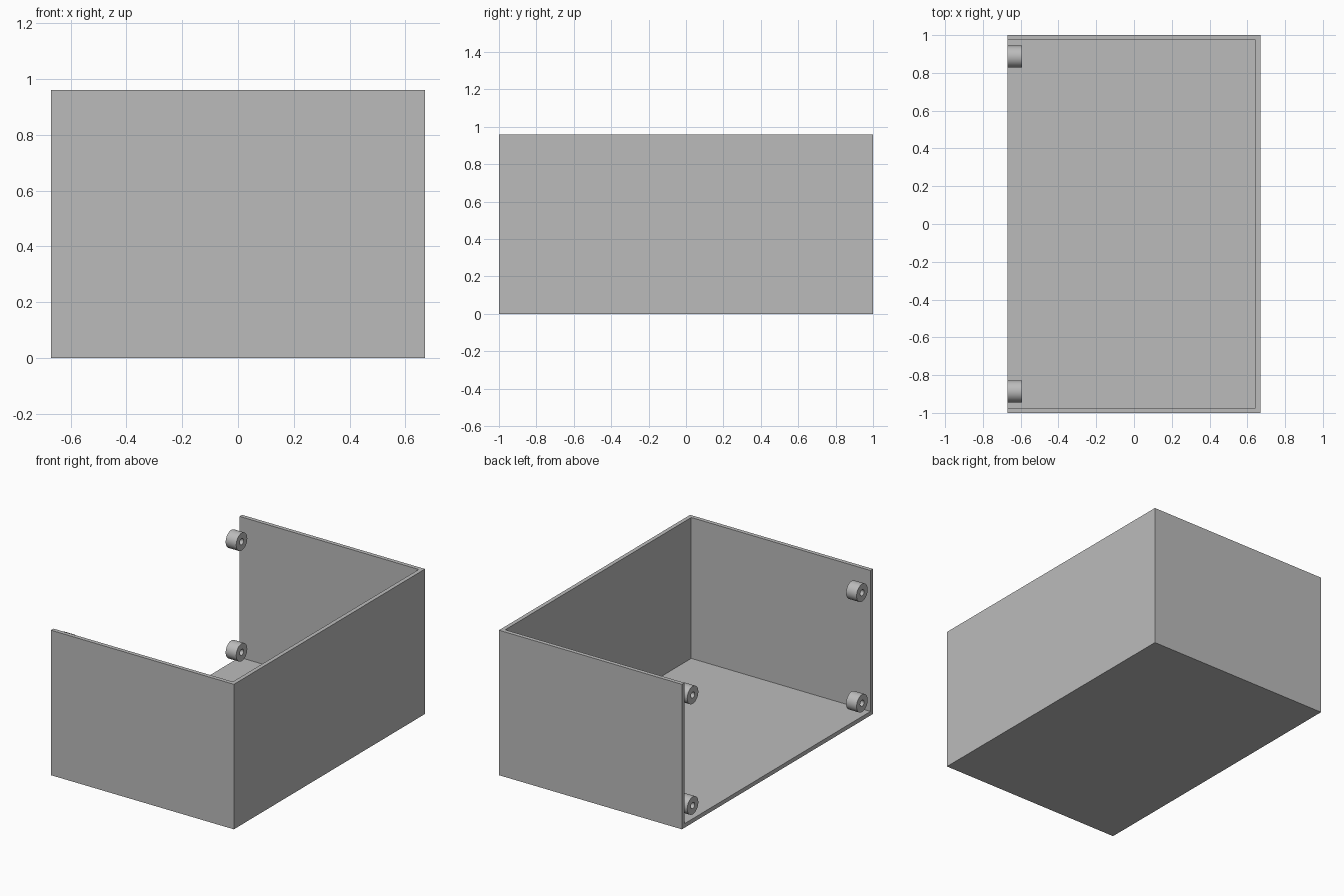
import bpy
import bmesh
import math

cube = bpy.data.objects.get("Cube")
if cube:
    bpy.data.objects.remove(cube, do_unlink=True)

HALF_X, HALF_Y, HEIGHT, WALL = 0.67, 1.0, 0.96, 0.027
BOSS_R, HOLE_R, BOSS_LEN, INSET = 0.058, 0.02, 0.077, 0.114

grey = bpy.data.materials.new("grey plastic")
grey.use_nodes = True
colour = (0.5, 0.5, 0.5, 1)
grey.diffuse_color = colour
grey.node_tree.nodes["Principled BSDF"].inputs["Base Color"].default_value = colour


def add_object(name, bm):
    bmesh.ops.recalc_face_normals(bm, faces=bm.faces)
    mesh = bpy.data.meshes.new(name)
    bm.to_mesh(mesh)
    bm.free()
    mesh.materials.append(grey)
    obj = bpy.data.objects.new(name, mesh)
    bpy.context.collection.objects.link(obj)
    return obj


def box(name, low, high):
    bm = bmesh.new()
    bmesh.ops.create_cube(bm, size=1)
    for v in bm.verts:
        v.co = [(a + b) / 2 + c * (b - a) for a, b, c in zip(low, high, v.co)]
    return add_object(name, bm)


# Case: solid block, hollowed through the top and the -x side
case = box("case", (-HALF_X, -HALF_Y, 0), (HALF_X, HALF_Y, HEIGHT))
cutter = box("case_cutter", (-HALF_X - 1, WALL - HALF_Y, WALL),
             (HALF_X - WALL, HALF_Y - WALL, HEIGHT + 1))
cutter.hide_render = True
cutter.hide_set(True)
hollow = case.modifiers.new("hollow", "BOOLEAN")
hollow.operation = "DIFFERENCE"
hollow.solver = "EXACT"
hollow.object = cutter
bpy.context.view_layer.objects.active = case
case.select_set(True)
bpy.ops.object.modifier_apply(modifier=hollow.name)
bpy.data.objects.remove(cutter, do_unlink=True)


# Screw boss: a rectangle spun around the x axis into a tube
def screw_boss(name, location):
    bm = bmesh.new()
    profile = [(0, HOLE_R), (0, BOSS_R), (BOSS_LEN, BOSS_R), (BOSS_LEN, HOLE_R)]
    verts = [bm.verts.new((x, 0, r)) for x, r in profile]
    edges = [bm.edges.new((verts[i - 1], verts[i])) for i in range(len(verts))]
    bmesh.ops.spin(bm, geom=verts + edges, cent=(0, 0, 0), axis=(1, 0, 0),
                   angle=math.tau, steps=40, use_merge=True)
    bmesh.ops.remove_doubles(bm, verts=bm.verts, dist=0.0001)
    boss = add_object(name, bm)
    boss.location = location
    bpy.ops.object.select_all(action="DESELECT")
    bpy.context.view_layer.objects.active = boss
    boss.select_set(True)
    bpy.ops.object.shade_smooth_by_angle(angle=math.radians(30))


# One boss near each corner of the open side
for side, y in (("front", INSET - HALF_Y), ("back", HALF_Y - INSET)):
    for level, z in (("lower", INSET), ("upper", HEIGHT - INSET)):
        screw_boss(f"{side}_{level}_screw_boss", (-HALF_X, y, z))
